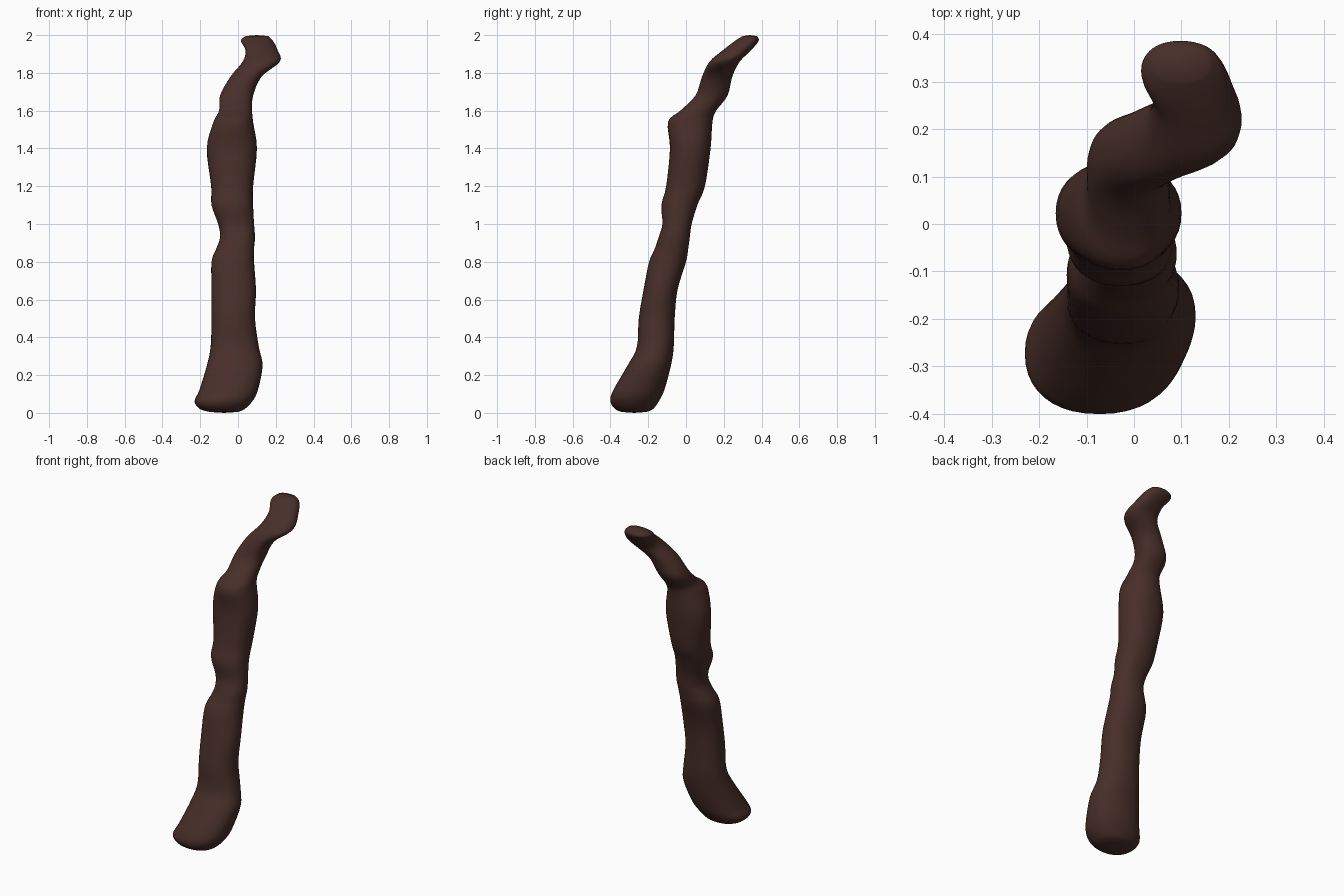
import bpy, bmesh, math

if "Cube" in bpy.data.objects:
    bpy.data.objects.remove(bpy.data.objects["Cube"])

SIDES, STEPS = 40, 4
# Cross-sections of the branch: z, left x, right x, front y, back y
SECTIONS = [
    (0.005, -0.15, 0.00, -0.34, -0.21),
    (0.02, -0.20, 0.035, -0.375, -0.175),
    (0.06, -0.23, 0.075, -0.40, -0.145),
    (0.12, -0.205, 0.105, -0.385, -0.115),
    (0.25, -0.165, 0.13, -0.31, -0.08),
    (0.35, -0.145, 0.11, -0.26, -0.065),
    (0.50, -0.14, 0.09, -0.25, -0.06),
    (0.65, -0.14, 0.095, -0.225, -0.045),
    (0.80, -0.14, 0.085, -0.195, 0.00),
    (0.87, -0.115, 0.085, -0.165, 0.012),
    (0.93, -0.095, 0.09, -0.145, 0.02),
    (1.00, -0.105, 0.085, -0.125, 0.03),
    (1.10, -0.14, 0.08, -0.13, 0.06),
    (1.20, -0.142, 0.08, -0.105, 0.10),
    (1.40, -0.165, 0.10, -0.085, 0.13),
    (1.54, -0.13, 0.08, -0.095, 0.14),
    (1.60, -0.10, 0.075, -0.03, 0.16),
    (1.68, -0.095, 0.08, 0.05, 0.22),
    (1.78, -0.04, 0.125, 0.085, 0.245),
    (1.86, 0.025, 0.222, 0.125, 0.285),
    (1.92, 0.04, 0.21, 0.195, 0.345),
    (1.97, 0.015, 0.185, 0.26, 0.385),
    (1.995, 0.04, 0.16, 0.30, 0.375),
]


def spline(a, b, c, d, t):
    """Catmull-Rom blend of four sections."""
    return [0.5 * (2 * q + (r - p) * t + (2 * p - 5 * q + 4 * r - s) * t * t
                   + (3 * q - p - 3 * r + s) * t ** 3) for p, q, r, s in zip(a, b, c, d)]


def power(v):
    """Slightly squared ellipse."""
    return math.copysign(abs(v) ** 0.9, v)


# Branch: smooth loft through the sections
rows = []
last = len(SECTIONS) - 1
for i in range(last):
    pts = [SECTIONS[min(max(i + k, 0), last)] for k in (-1, 0, 1, 2)]
    rows += [spline(*pts, s / STEPS) for s in range(STEPS)]
rows.append(SECTIONS[-1])

bm = bmesh.new()
rings = []
for z, x0, x1, y0, y1 in rows:
    ring = []
    for k in range(SIDES):
        a = 2 * math.pi * k / SIDES
        ring.append(bm.verts.new(((x0 + x1) / 2 + (x1 - x0) / 2 * power(math.cos(a)),
                                  (y0 + y1) / 2 + (y1 - y0) / 2 * power(math.sin(a)), z)))
    rings.append(ring)
for lo, hi in zip(rings, rings[1:]):
    for k in range(SIDES):
        n = (k + 1) % SIDES
        bm.faces.new((lo[k], lo[n], hi[n], hi[k]))

# Gently domed ends
for ring, z in ((rings[0], 0.0), (rings[-1], 2.0)):
    tip = bm.verts.new((sum(v.co.x for v in ring) / SIDES, sum(v.co.y for v in ring) / SIDES, z))
    for k in range(SIDES):
        bm.faces.new((ring[k], ring[(k + 1) % SIDES], tip))
bmesh.ops.recalc_face_normals(bm, faces=bm.faces)
for f in bm.faces:
    f.smooth = True

mesh = bpy.data.meshes.new("branch")
bm.to_mesh(mesh)
bm.free()
branch = bpy.data.objects.new("branch", mesh)
bpy.context.collection.objects.link(branch)

# Dark bark colour
bark = bpy.data.materials.new("bark")
bark.diffuse_color = (0.065, 0.028, 0.022, 1)
bark.use_nodes = True
bark.node_tree.nodes["Principled BSDF"].inputs["Base Color"].default_value = bark.diffuse_color
mesh.materials.append(bark)
